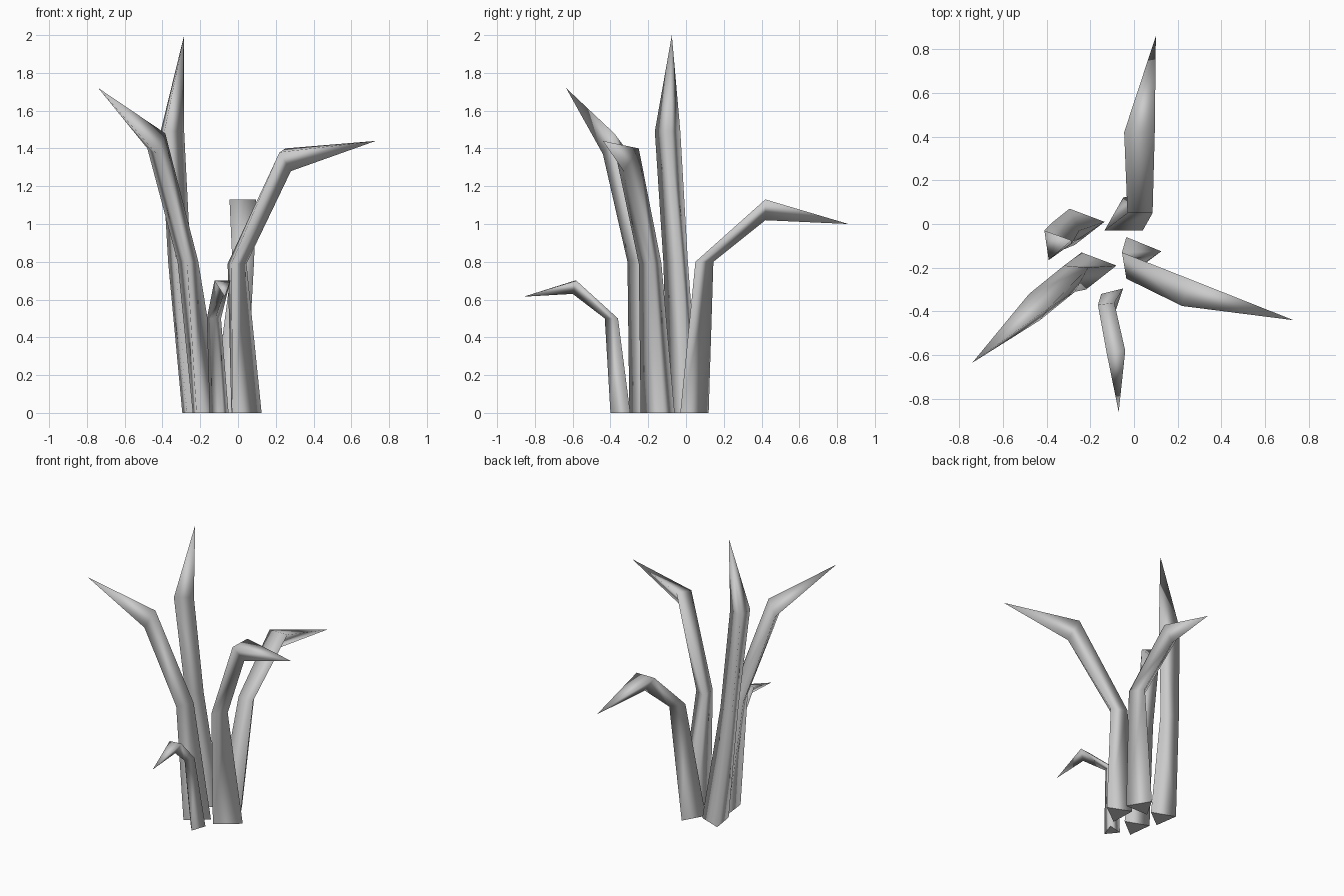
import bpy
import bmesh

default_cube = bpy.data.objects.get("Cube")
if default_cube:
    bpy.data.objects.remove(default_cube, do_unlink=True)


def make_material(name, colour):
    material = bpy.data.materials.new(name)
    material.use_nodes = True
    material.diffuse_color = colour
    shader = next(n for n in material.node_tree.nodes if n.type == "BSDF_PRINCIPLED")
    shader.inputs["Base Color"].default_value = colour
    return material


grey = make_material("plain grey", (0.6, 0.6, 0.6, 1))


def level(height, *corners):
    """Horizontal triangular cross-section from its x, y corners."""
    return [(x, y, height) for x, y in corners]


def make_blade(name, foot, knee, bend, tip):
    """Skin three triangular cross-sections and close them to a pointed tip."""
    bm = bmesh.new()
    rings = [[bm.verts.new(corner) for corner in ring] for ring in (foot, knee, bend)]
    point = bm.verts.new(tip)

    # Stem sides
    for lower, upper in zip(rings, rings[1:]):
        for i in range(len(lower)):
            j = (i + 1) % len(lower)
            bm.faces.new((lower[i], lower[j], upper[j], upper[i]))

    # Pointed leaf end and closed foot
    last = rings[-1]
    for i in range(len(last)):
        bm.faces.new((last[i], last[(i + 1) % len(last)], point))
    cap = bm.faces.new(rings[0])

    bmesh.ops.recalc_face_normals(bm, faces=bm.faces)
    for face in bm.faces:
        face.smooth = face is not cap
    for edge in cap.edges:
        edge.smooth = False

    mesh = bpy.data.meshes.new(name)
    bm.to_mesh(mesh)
    bm.free()
    mesh.materials.append(grey)
    blade = bpy.data.objects.new(name, mesh)
    bpy.context.scene.collection.objects.link(blade)
    return blade


# Blade arching to the back
make_blade(
    "back_blade",
    foot=level(0, (-.135, -.03), (.04, -.03), (-.05, .12)),
    knee=level(.8, (-.03, .05), (.085, .05), (.03, .145)),
    bend=[(-.045, .42, 1.13), (.095, .42, 1.13), (.03, .42, 1.02)],
    tip=(.1, .86, 1),
)

# Blade arching to the model's left
make_blade(
    "left_blade",
    foot=level(0, (-.035, -.06), (-.03, -.24), (.125, -.125)),
    knee=level(.79, (-.055, -.13), (-.035, -.25), (.045, -.18)),
    bend=[(.25, -.25, 1.4), (.22, -.375, 1.38), (.28, -.33, 1.28)],
    tip=(.73, -.44, 1.44),
)

# Blade leaning to the front and the model's right
make_blade(
    "front_right_blade",
    foot=level(0, (-.08, -.19), (-.24, -.13), (-.22, -.3)),
    knee=level(.8, (-.21, -.2), (-.32, -.19), (-.27, -.31)),
    bend=[(-.385, -.38, 1.48), (-.48, -.32, 1.4), (-.43, -.44, 1.37)],
    tip=(-.74, -.635, 1.72),
)

# Tall upright blade
make_blade(
    "tall_blade",
    foot=level(0, (-.295, .07), (-.135, .01), (-.27, -.095)),
    knee=level(.8, (-.37, .01), (-.25, -.03), (-.33, -.12)),
    bend=level(1.49, (-.41, -.03), (-.285, -.09), (-.39, -.165)),
    tip=(-.285, -.075, 2),
)

# Short drooping blade at the front
make_blade(
    "short_front_blade",
    foot=level(0, (-.05, -.295), (-.15, -.32), (-.085, -.4)),
    knee=level(.5, (-.09, -.36), (-.165, -.37), (-.12, -.43)),
    bend=[(-.04, -.58, .7), (-.125, -.59, .7), (-.075, -.6, .63)],
    tip=(-.07, -.86, .615),
)
